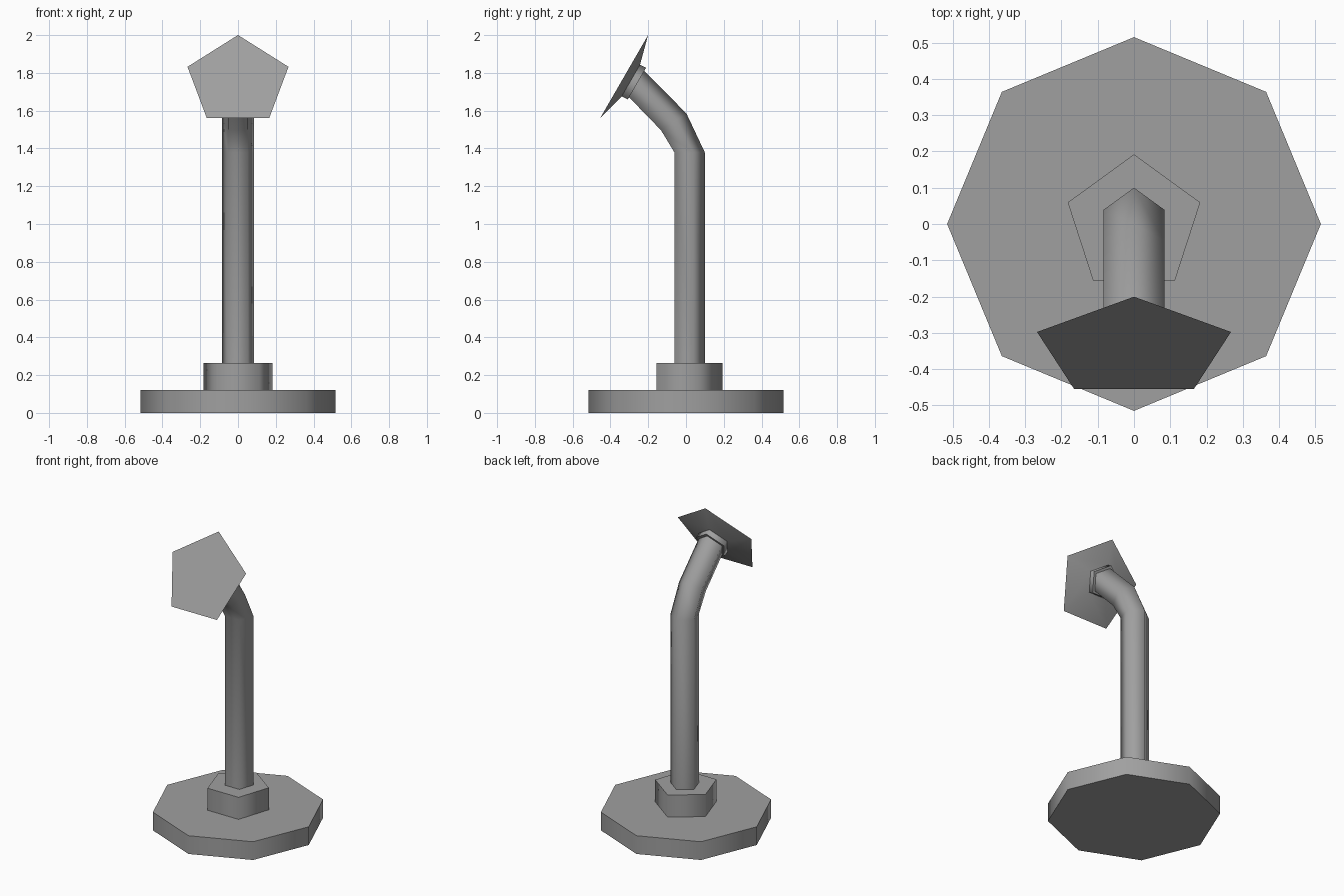
import bpy
import bmesh
from math import sin, cos, radians, tau

cube = bpy.data.objects.get("Cube")
if cube:
    bpy.data.objects.remove(cube)

GREY = (0.35, 0.35, 0.35, 1)
metal = bpy.data.materials.new("plain grey")
metal.use_nodes = True
metal.diffuse_color = GREY
metal.node_tree.nodes["Principled BSDF"].inputs["Base Color"].default_value = GREY


def loft(name, sides, rings):
    """Skin polygon rings, each given as (y, z, radius, tilt in degrees)."""
    bm = bmesh.new()
    loops = []
    for y, z, radius, tilt in rings:
        t = radians(tilt)
        loop = []
        for i in range(sides):
            a = tau * i / sides
            v = radius * cos(a)
            loop.append(bm.verts.new((radius * sin(a), y + v * cos(t), z + v * sin(t))))
        loops.append(loop)
    for low, high in zip(loops, loops[1:]):
        for i in range(sides):
            j = (i + 1) % sides
            bm.faces.new((low[i], low[j], high[j], high[i]))
    bm.faces.new(loops[0])
    bm.faces.new(loops[-1])
    bmesh.ops.recalc_face_normals(bm, faces=bm.faces)
    mesh = bpy.data.meshes.new(name)
    bm.to_mesh(mesh)
    bm.free()
    mesh.materials.append(metal)
    obj = bpy.data.objects.new(name, mesh)
    bpy.context.collection.objects.link(obj)
    bpy.ops.object.select_all(action="DESELECT")
    obj.select_set(True)
    bpy.context.view_layer.objects.active = obj
    bpy.ops.object.shade_smooth_by_angle(angle=radians(74))
    return obj


# Octagonal foot and the pentagonal socket on it
loft("base", 8, [(0, 0, 0.515, 0), (0, 0.12, 0.515, 0)])
loft("base_socket", 5, [(0, 0.12, 0.192, 0), (0, 0.265, 0.192, 0)])

# Bent pentagonal stem
loft("stem", 5, [(0.011, 0.26, 0.089, 0), (0.011, 1.378, 0.089, 0),
                 (-0.072, 1.536, 0.089, 33), (-0.268, 1.736, 0.089, 60)])

# Neck ring and shallow flared dish with a flat front
loft("neck_ring", 5, [(-0.265, 1.734, 0.107, 60), (-0.297, 1.751, 0.107, 60)])
loft("dish", 5, [(-0.297, 1.751, 0.107, 60), (-0.341, 1.757, 0.281, 60)])
